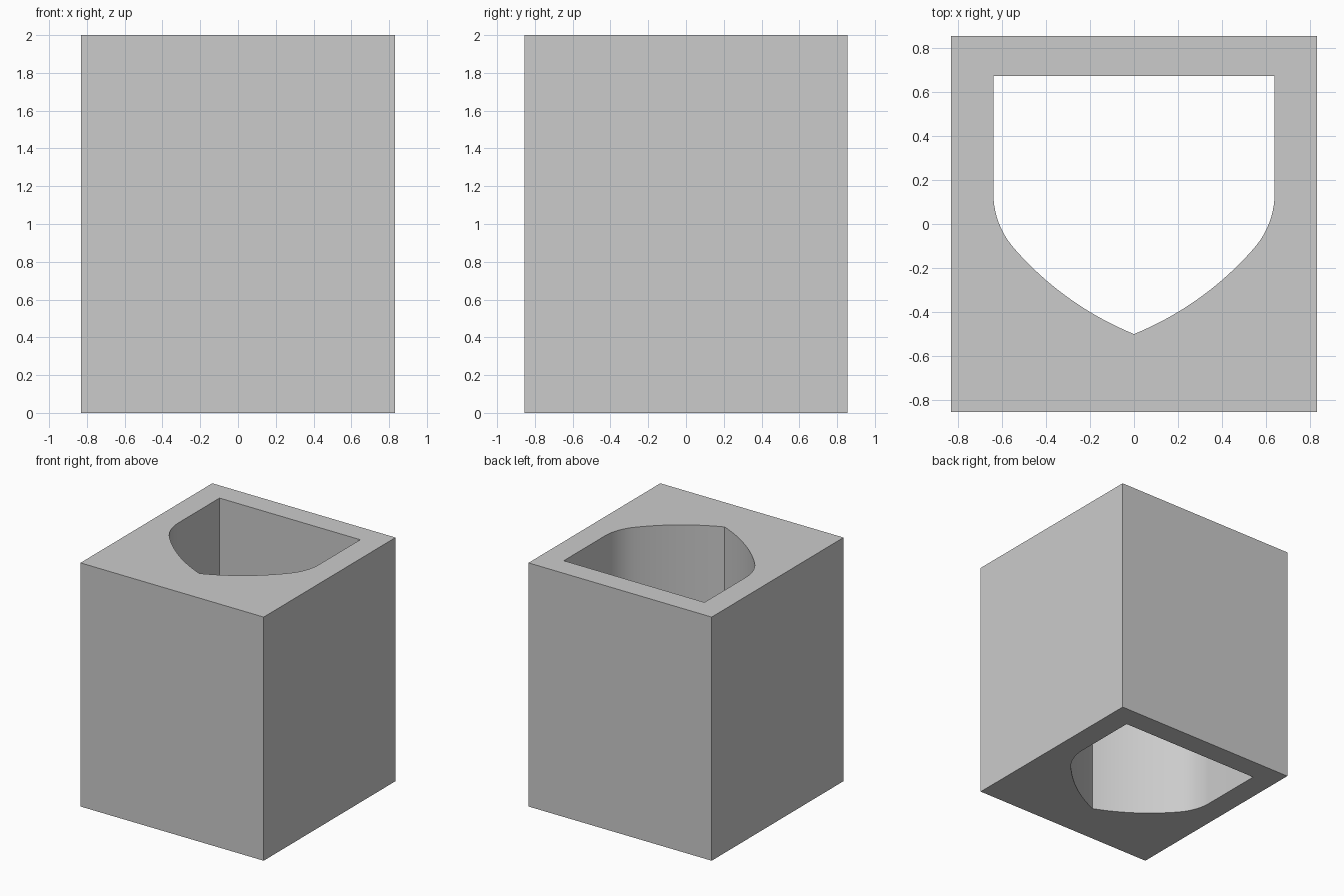
import bpy, bmesh
from math import sin, cos, pi, atan2, hypot

if "Cube" in bpy.data.objects:
    bpy.data.objects.remove(bpy.data.objects["Cube"])

HALF_X, HALF_Y, HEIGHT = 0.832, 0.855, 2.0


def arc(center, start, end, steps):
    """Points on the arc around center from start to end."""
    cx, cy = center
    r = hypot(start[0] - cx, start[1] - cy)
    a = atan2(start[1] - cy, start[0] - cx)
    b = atan2(end[1] - cy, end[0] - cx)
    return [(cx + r * cos(a + (b - a) * i / steps),
             cy + r * sin(a + (b - a) * i / steps)) for i in range(steps + 1)]


# right half of the shield opening: point, long arc, shoulder arc, top corner
tip, shoulder, side = (0, -0.5), (0.546, -0.109), (0.639, 0.14)
right = arc((-0.5475, 0.8416), tip, shoulder, 16)
right += arc((0.259, 0.14), shoulder, side, 10)[1:]
right.append((0.639, 0.673))
shield = right + [(-x, y) for x, y in reversed(right[1:])]
square = [(x * HALF_X, y * HALF_Y) for x, y in ((-1, -1), (1, -1), (1, 1), (-1, 1))]

# flat ring between block outline and opening, then extruded upward
bm = bmesh.new()
for loop in (square, shield):
    verts = [bm.verts.new((x, y, 0)) for x, y in loop]
    for i, v in enumerate(verts):
        bm.edges.new((verts[i - 1], v))
bmesh.ops.triangle_fill(bm, use_beauty=True, use_dissolve=False, edges=bm.edges[:])
ext = bmesh.ops.extrude_face_region(bm, geom=bm.faces[:], use_keep_orig=True)
bmesh.ops.translate(bm, vec=(0, 0, HEIGHT),
                    verts=[g for g in ext["geom"] if isinstance(g, bmesh.types.BMVert)])
bmesh.ops.recalc_face_normals(bm, faces=bm.faces[:])

mesh = bpy.data.meshes.new("block_with_shield_hole")
bm.to_mesh(mesh)
bm.free()
block = bpy.data.objects.new("block_with_shield_hole", mesh)
bpy.context.collection.objects.link(block)

# smooth curved walls, sharp corners
bpy.context.view_layer.objects.active = block
block.select_set(True)
bpy.ops.object.shade_smooth_by_angle(angle=pi / 6)
